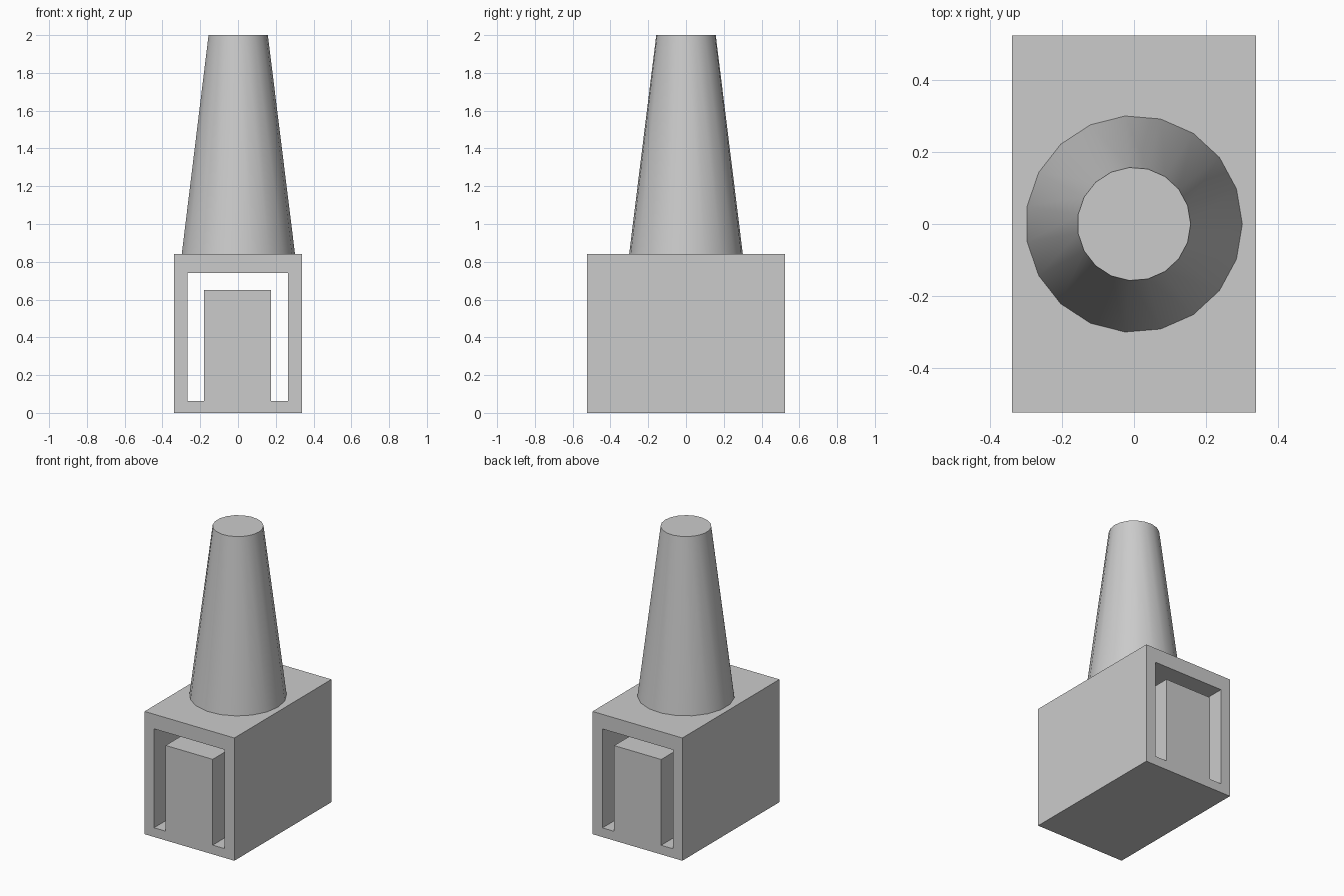
import bpy
import bmesh
import math
from mathutils import Vector

cube = bpy.data.objects.get("Cube")
if cube:
    bpy.data.objects.remove(cube, do_unlink=True)

GREY = (0.6, 0.6, 0.6, 1.0)
grey = bpy.data.materials.new("plain_grey")
grey.use_nodes = True
grey.diffuse_color = GREY
grey.node_tree.nodes["Principled BSDF"].inputs["Base Color"].default_value = GREY


def add_object(name, bm):
    bmesh.ops.recalc_face_normals(bm, faces=bm.faces)
    mesh = bpy.data.meshes.new(name)
    bm.to_mesh(mesh)
    bm.free()
    mesh.materials.append(grey)
    obj = bpy.data.objects.new(name, mesh)
    bpy.context.collection.objects.link(obj)
    return obj


def extrude_profile(name, loops, depth):
    """Fill (x, z) outlines, with inner loops as holes, and extrude along y."""
    bm = bmesh.new()
    edges = []
    for loop in loops:
        verts = [bm.verts.new((x, -depth / 2, z)) for x, z in loop]
        edges += [bm.edges.new((a, b)) for a, b in zip(verts, verts[1:] + verts[:1])]
    bmesh.ops.triangle_fill(bm, edges=edges, use_beauty=True, normal=Vector((0, -1, 0)))
    region = bmesh.ops.extrude_face_region(bm, geom=bm.faces[:], use_keep_orig=True)
    moved = [g for g in region["geom"] if isinstance(g, bmesh.types.BMVert)]
    bmesh.ops.translate(bm, verts=moved, vec=(0, depth, 0))
    return add_object(name, bm)


# Base: a box with an arch-shaped tunnel around a central block
half, top = 0.34, 0.84
outline = [(-half, 0), (half, 0), (half, top), (-half, top)]
left, right, floor, ceiling = -0.268, 0.265, 0.063, 0.74
block_left, block_right, block_top = -0.18, 0.176, 0.65
tunnel = [(left, floor), (block_left, floor), (block_left, block_top),
          (block_right, block_top), (block_right, floor), (right, floor),
          (right, ceiling), (left, ceiling)]
extrude_profile("tunnel_base", [outline, tunnel], 1.05)

# Chimney: a tapered column with a corner facing +x
bm = bmesh.new()
sides, height = 19, 2.0 - top
bmesh.ops.create_cone(bm, cap_ends=True, segments=sides,
                      radius1=0.302, radius2=0.158, depth=height)
first = max((v.co for v in bm.verts), key=lambda c: c.length)
turn = -math.atan2(first.y, first.x)
for v in bm.verts:
    angle = math.atan2(v.co.y, v.co.x) + turn
    radius = v.co.xy.length
    v.co.x, v.co.y = radius * math.cos(angle), radius * math.sin(angle)
chimney = add_object("chimney", bm)
chimney.location.z = top + height / 2

# Smooth sides, sharp rims
bpy.ops.object.select_all(action="DESELECT")
chimney.select_set(True)
bpy.context.view_layer.objects.active = chimney
bpy.ops.object.shade_smooth_by_angle(angle=math.radians(30))
